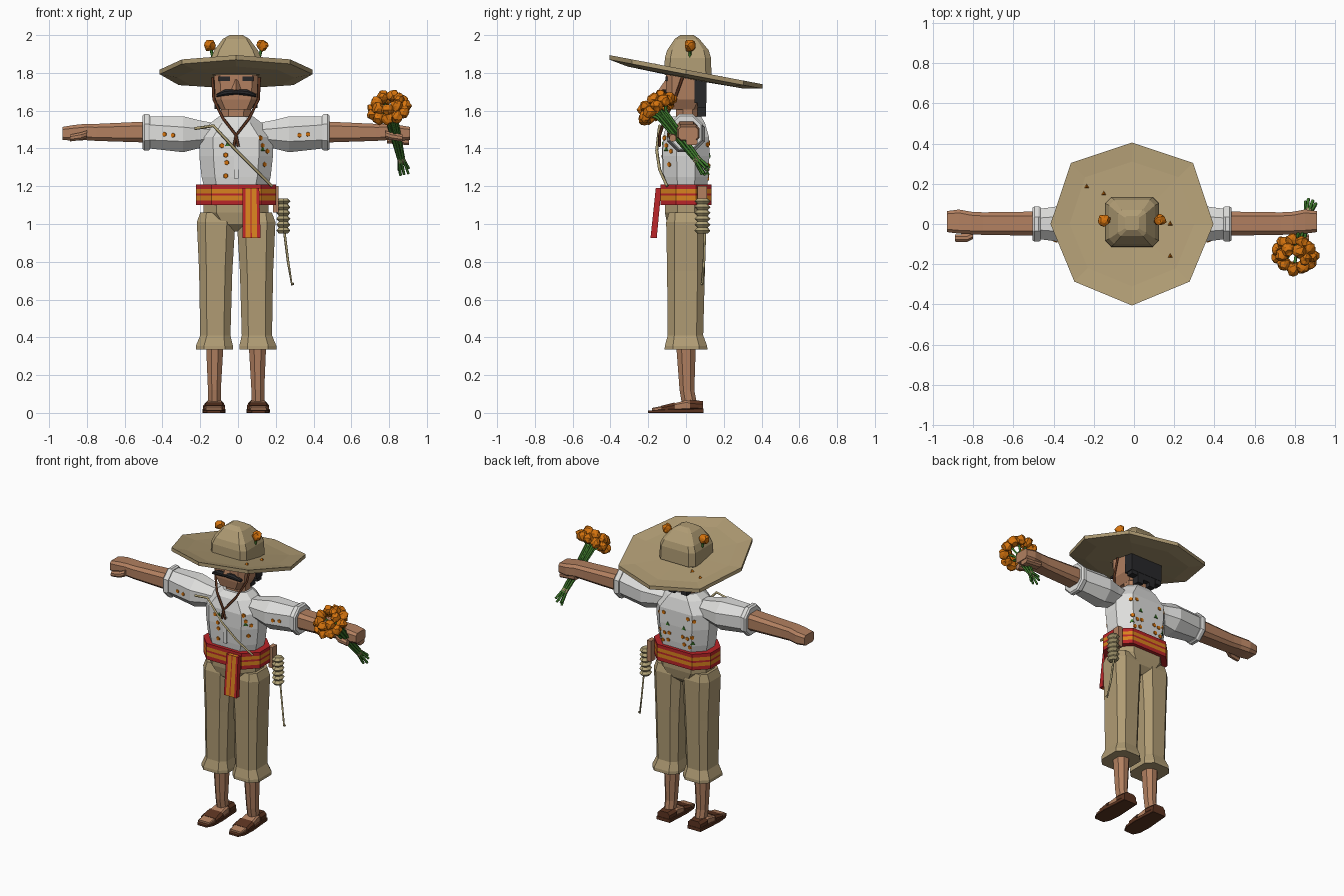
import bpy, bmesh, math, random
from mathutils import Vector, Matrix
from mathutils.bvhtree import BVHTree

random.seed(4)
cube = bpy.data.objects.get("Cube")
if cube:
    bpy.data.objects.remove(cube, do_unlink=True)
SHIFT = -0.01


def material(name, r, g, b):
    col = [(c / 255 / 12.92 if c < 11 else ((c / 255 + 0.055) / 1.055) ** 2.4) for c in (r, g, b)] + [1]
    m = bpy.data.materials.new(name)
    m.use_nodes = True
    m.diffuse_color = col
    m.node_tree.nodes["Principled BSDF"].inputs["Base Color"].default_value = col
    return m


WHITE = material("shirt white", 222, 222, 220)
TAN = material("straw tan", 176, 156, 116)
SKIN = material("skin", 178, 128, 96)
ORANGE = material("petal orange", 214, 116, 14)
RED = material("sash red", 186, 36, 40)
GOLD = material("sash gold", 216, 130, 30)
BROWN = material("leather brown", 92, 52, 32)
BLACK = material("hair black", 40, 40, 42)
GREEN = material("stem green", 62, 122, 44)
GOURD = material("gourd", 176, 162, 118)


def finish(name, bm, *mats):
    bmesh.ops.recalc_face_normals(bm, faces=bm.faces)
    me = bpy.data.meshes.new(name)
    bm.to_mesh(me)
    bm.free()
    for m in mats:
        me.materials.append(m)
    ob = bpy.data.objects.new(name, me)
    ob.location.x = SHIFT
    bpy.context.collection.objects.link(ob)
    return ob


def skin(name, rings, *mats, pattern=None):
    """Join rings of points into a closed body; pattern colours each segment."""
    bm = bmesh.new()
    vs = [[bm.verts.new(p) for p in r] for r in rings]
    n = len(vs[0])
    for k in range(len(vs) - 1):
        for i in range(n):
            j = (i + 1) % n
            f = bm.faces.new((vs[k][i], vs[k][j], vs[k + 1][j], vs[k + 1][i]))
            f.material_index = pattern[k] if pattern else 0
    bm.faces.new(vs[0])
    bm.faces.new(vs[-1])
    return finish(name, bm, *mats)


def loft(name, axis, sections, *mats, cut=0.3, pattern=None):
    """Sections (position, centre a, centre b, half a, half b): boxes with cut corners."""
    rings = []
    for pos, a, b, ha, hb in sections:
        c = min(ha, hb) * 2 * cut
        ring = []
        for sa, sb, first in ((1, 1, 1), (-1, 1, 0), (-1, -1, 1), (1, -1, 0)):
            pair = [(a + sa * ha, b + sb * (hb - c)), (a + sa * (ha - c), b + sb * hb)]
            ring += pair if first else pair[::-1]
        rings.append([{"x": (pos, u, v), "y": (u, pos, v), "z": (u, v, pos)}[axis] for u, v in ring])
    return skin(name, rings, *mats, pattern=pattern)


def box(name, x, y, z, mat):
    rings = [[(x[0], y[0], h), (x[1], y[0], h), (x[1], y[1], h), (x[0], y[1], h)] for h in z]
    return skin(name, rings, mat)


def tube(name, paths, radius, mat):
    cu = bpy.data.curves.new(name, "CURVE")
    cu.dimensions = "3D"
    cu.bevel_depth, cu.bevel_resolution, cu.use_fill_caps = radius, 0, True
    for pts in paths:
        sp = cu.splines.new("POLY")
        sp.points.add(len(pts) - 1)
        for q, p in zip(sp.points, pts):
            q.co = (*p, 1)
    cu.materials.append(mat)
    ob = bpy.data.objects.new(name, cu)
    ob.location.x = SHIFT
    bpy.context.collection.objects.link(ob)


def blossom(bm, centre, r):
    new = bmesh.ops.create_icosphere(bm, subdivisions=2, radius=r)["verts"]
    for v in new:
        v.co = v.co * random.uniform(0.78, 1.12) + Vector(centre)


# Hat: tilted brim and blocky crown
def brim_ring(r, lift):
    pts = []
    for i in range(8):
        a = i * math.pi / 4
        k = r * (1.06 if i in (1, 3) else 1)
        x, y = k * math.cos(a), k * math.sin(a)
        pts.append((x, y, 1.805 - 0.19 * y + lift))
    return pts


skin("hat_brim", [brim_ring(0.12, -0.034), brim_ring(0.31, -0.03), brim_ring(0.405, -0.012),
                  brim_ring(0.405, 0.012), brim_ring(0.31, 0.0), brim_ring(0.12, -0.004)], TAN)
loft("hat_crown", "z", [(1.79, 0, 0.01, 0.135, 0.125), (1.88, 0, 0.01, 0.132, 0.122),
                        (1.92, 0, 0.01, 0.115, 0.11), (1.98, 0, 0.005, 0.07, 0.065),
                        (2.0, 0, 0.005, 0.035, 0.035)], TAN, cut=0.12)
bm = bmesh.new()
for s in (-1, 1):
    blossom(bm, (s * 0.14, 0.02, 1.945), 0.032)
for x, y in ((-0.225, 0.185), (-0.14, 0.15), (0.19, 0), (0.19, -0.16)):
    at = Matrix.Translation((x, y, 1.812 - 0.19 * y))
    bmesh.ops.create_cone(bm, cap_ends=True, segments=3, radius1=0.014, radius2=0, depth=0.015, matrix=at)
finish("hat_flowers", bm, ORANGE)
tube("hat_flower_stems", [[(s * 0.122, 0.02, 1.88), (s * 0.138, 0.02, 1.94)] for s in (-1, 1)], 0.008, GREEN)

# Head and face
loft("neck", "z", [(1.48, 0, 0.01, 0.075, 0.06), (1.64, 0, 0.01, 0.08, 0.065)], SKIN)
loft("head", "z", [(1.605, 0, -0.015, 0.08, 0.08), (1.66, 0, -0.005, 0.11, 0.1),
                   (1.84, 0, 0, 0.12, 0.105)], SKIN, cut=0.15)
skin("nose", [[(-0.012, -0.1, 1.765), (0.012, -0.1, 1.765), (0, -0.108, 1.765)],
              [(-0.032, -0.1, 1.705), (0.032, -0.1, 1.705), (0, -0.145, 1.71)]], SKIN)
loft("moustache", "x", [(-0.105, -0.1, 1.68, 0.012, 0.008), (-0.06, -0.11, 1.695, 0.016, 0.016),
                        (0, -0.115, 1.7, 0.016, 0.014), (0.06, -0.11, 1.695, 0.016, 0.016),
                        (0.105, -0.1, 1.68, 0.012, 0.008)], BLACK)
for s, side in ((1, "left"), (-1, "right")):
    xs = sorted((s * 0.033, s * 0.092))
    box(side + "_eyebrow", xs, (-0.112, -0.095), (1.793, 1.808), BLACK)
    box(side + "_eye", xs, (-0.108, -0.095), (1.757, 1.78), BLACK)
box("hair", (-0.118, 0.118), (0.045, 0.108), (1.64, 1.8), BLACK)
for i, low in enumerate((1.61, 1.575, 1.6, 1.57, 1.615)):
    x = -0.115 + i * 0.046
    box("hair_lock", (x, x + 0.044), (0.06, 0.106), (low, 1.66), BLACK)
tube("chin_strap", [[(s * 0.125, -0.01, 1.8), (s * 0.118, -0.06, 1.66), (s * 0.07, -0.11, 1.56),
                     (0, -0.14, 1.47), (s * 0.012, -0.14, 1.41)] for s in (-1, 1)], 0.008, BROWN)

# Shirt
torso = loft("shirt_body", "z", [(1.18, 0, 0, 0.165, 0.11), (1.25, 0, 0, 0.183, 0.118),
                                 (1.36, 0, 0, 0.195, 0.124), (1.46, 0, 0, 0.195, 0.122),
                                 (1.535, 0, 0, 0.135, 0.1), (1.57, 0, 0.005, 0.09, 0.075)], WHITE)
sleeves = {}
for s, side in ((1, "left"), (-1, "right")):
    sleeves[s] = loft(side + "_sleeve", "x", [
        (s * 0.12, 0, 1.475, 0.065, 0.06), (s * 0.2, 0, 1.475, 0.08, 0.075),
        (s * 0.28, 0, 1.475, 0.1, 0.095), (s * 0.46, 0, 1.485, 0.075, 0.085)], WHITE)
    loft(side + "_cuff", "x", [(s * 0.455, 0, 1.485, 0.083, 0.09), (s * 0.465, 0, 1.485, 0.088, 0.097),
                               (s * 0.485, 0, 1.485, 0.088, 0.097),
                               (s * 0.495, 0, 1.485, 0.08, 0.088)], WHITE)
    # Arms and hands
    loft(side + "_forearm", "x", [(s * 0.46, 0.002, 1.487, 0.06, 0.056), (s * 0.74, 0.002, 1.485, 0.056, 0.045),
                                  (s * 0.8, 0.005, 1.487, 0.056, 0.043), (s * 0.86, 0.012, 1.482, 0.06, 0.042),
                                  (s * 0.92, 0.012, 1.48, 0.052, 0.034)], SKIN, cut=0.2)
    loft(side + "_thumb", "x", [(s * 0.79, -0.055, 1.475, 0.02, 0.02), (s * 0.82, -0.07, 1.465, 0.02, 0.02),
                                (s * 0.88, -0.07, 1.455, 0.018, 0.018)], SKIN)
loft("gripping_fingers", "x", [(0.8, 0.03, 1.445, 0.03, 0.018), (0.915, 0.03, 1.435, 0.03, 0.018)], SKIN)


# Embroidery: thin plates laid on the shirt
def stitch(name, surface, spots, mat, r, sides):
    me = surface.data
    tree = BVHTree.FromPolygons([v.co for v in me.vertices], [tuple(p.vertices) for p in me.polygons])
    bm = bmesh.new()
    for x, z, d in spots:
        hit, normal, _, _ = tree.ray_cast(Vector((x, d, z)), Vector((0, -d, 0)))
        if hit:
            at = Matrix.Translation(hit) @ normal.to_track_quat("Z", "Y").to_matrix().to_4x4()
            bmesh.ops.create_cone(bm, cap_ends=True, segments=sides, radius1=r, radius2=r * 0.8,
                                  depth=0.009, matrix=at)
    finish(name, bm, mat)


front = [(-0.075, 1.415), (-0.055, 1.365), (-0.05, 1.325), (-0.055, 1.255),
         (0.13, 1.455), (0.14, 1.415), (0.165, 1.385), (0.15, 1.315)]
back = [(0.05, 1.3), (0.085, 1.295), (0.12, 1.31), (0.06, 1.25), (0.1, 1.24), (0.13, 1.42), (0.09, 1.43)]
stitch("embroidered_flowers", torso, [(x, z, -1) for x, z in front] +
       [(s * x, z, 1) for x, z in back for s in (-1, 1)], ORANGE, 0.015, 6)
stitch("embroidered_leaves", torso, [(-0.045, 1.42, -1), (0.14, 1.395, -1)] +
       [(s * x, z, 1) for x, z in ((0.06, 1.36), (0.12, 1.27)) for s in (-1, 1)], GREEN, 0.018, 3)
for s in (1, -1):
    stitch("sleeve_flowers", sleeves[s], [(s * 0.335, 1.47, -1), (s * 0.38, 1.475, -1)], ORANGE, 0.014, 6)
box("shirt_placket", (-0.012, 0.012), (-0.128, -0.115), (1.24, 1.42), WHITE)

# Shoulder cord
tube("shoulder_cord", [[(-0.22, -0.13, 1.505), (-0.12, -0.14, 1.52), (0, -0.155, 1.39),
                        (0.1, -0.14, 1.29), (0.19, -0.1, 1.2)]], 0.008, GOURD)

# Striped sash with a hanging end
loft("sash", "z", [(z, 0, 0, 0.212, 0.135) for z in (1.1, 1.125, 1.15, 1.162, 1.185, 1.208)],
     RED, GOLD, pattern=(0, 1, 0, 1, 0))
skin("sash_end", [[(x, -0.13, 1.19), (x, -0.16, 1.19), (x + k, -0.188, 0.925), (x + k, -0.155, 0.925)]
                  for x, k in ((0.035, 0), (0.05, 0), (0.075, 0.001), (0.081, 0.002), (0.108, 0.004), (0.122, 0.008))],
     RED, GOLD, pattern=(0, 1, 0, 1, 0))

# Trousers, shins and sandals
loft("trouser_hips", "z", [(0.96, 0, 0, 0.06, 0.06), (1.0, 0, 0, 0.13, 0.1), (1.06, 0, 0, 0.172, 0.112),
                           (1.12, 0, 0, 0.172, 0.112)], TAN)
for s, side in ((1, "left"), (-1, "right")):
    loft(side + "_trouser_leg", "z", [
        (0.335, s * 0.115, 0, 0.098, 0.113), (0.355, s * 0.115, 0, 0.098, 0.112),
        (0.41, s * 0.11, -0.003, 0.08, 0.094), (0.75, s * 0.108, 0, 0.088, 0.1),
        (1.01, s * 0.106, 0, 0.102, 0.105), (1.06, s * 0.115, 0, 0.075, 0.09)], TAN, cut=0.22)
    loft(side + "_shin", "z", [(0.04, s * 0.115, 0.02, 0.034, 0.04), (0.12, s * 0.115, 0.005, 0.034, 0.039),
                               (0.36, s * 0.113, 0, 0.046, 0.052)], SKIN)
    loft(side + "_foot", "y", [(0.075, s * 0.115, 0.03, 0.04, 0.02), (0, s * 0.115, 0.04, 0.046, 0.026),
                               (-0.09, s * 0.117, 0.026, 0.05, 0.018),
                               (-0.18, s * 0.118, 0.016, 0.042, 0.01)], SKIN, cut=0.2)
    loft(side + "_sandal_sole", "y", [(0.093, s * 0.115, 0.011, 0.05, 0.011), (-0.08, s * 0.117, 0.01, 0.062, 0.01),
                                      (-0.16, s * 0.118, 0.008, 0.056, 0.008),
                                      (-0.202, s * 0.118, 0.006, 0.035, 0.006)], BROWN, cut=0.1)
    loft(side + "_toe_strap", "y", [(-0.06, s * 0.116, 0.03, 0.058, 0.025), (-0.13, s * 0.117, 0.02, 0.058, 0.018)], BROWN)
    loft(side + "_heel_strap", "y", [(0.09, s * 0.115, 0.035, 0.046, 0.028),
                                     (0.02, s * 0.115, 0.038, 0.052, 0.03)], BROWN)

# Ribbed gourd with scraper and its holder
rings = []
for i in range(13):
    r = 0.037 if i % 2 else 0.024
    rings.append([(0.25 + r * math.cos(a * math.pi / 4), 0.087 + r * math.sin(a * math.pi / 4) * 1.15,
                   0.95 + i * 0.0155) for a in range(8)])
skin("ribbed_gourd", rings, GOURD)
tube("gourd_scraper", [[(0.255, 0.1, 0.96), (0.275, 0.095, 0.8), (0.295, 0.085, 0.68), (0.305, 0.083, 0.685)]], 0.007, GOURD)
box("gourd_holder", (0.195, 0.225), (0.06, 0.11), (1.06, 1.2), SKIN)

# Bouquet: stems through the hand, a ring of flowers at the top
base, top = Vector((0.875, 0.06, 1.34)), Vector((0.81, -0.15, 1.61))
axis = (top - base).normalized()
u = axis.cross(Vector((0, 0, 1))).normalized()
w = axis.cross(u)
around = lambda c, r, a: c + (u * math.cos(a) + w * math.sin(a)) * r
stems = []
for i in range(7):
    a = i * math.tau / 7
    stems.append([around(base - axis * random.uniform(0.06, 0.09), 0.028, a), around(base, 0.014, a),
                  around(top - axis * 0.04, 0.03, a), around(top, 0.055, a)])
tube("bouquet_stems", stems, 0.008, GREEN)
skin("bouquet_leaves", [[around(base + axis * t, r, i * math.tau / 6) for i in range(6)]
                        for t, r in ((0.1, 0.012), (0.29, 0.03), (0.33, 0.02))], GREEN)
skin("bouquet_tie", [[around(base + axis * t, 0.022, i * math.tau / 6) for i in range(6)]
                     for t in (-0.012, 0.015)], GOURD)
bm = bmesh.new()
for count, r, rise in ((11, 0.088, 0.0), (7, 0.062, 0.042)):
    for i in range(count):
        blossom(bm, around(top + axis * rise, r, i * math.tau / count), 0.034)
finish("bouquet_flowers", bm, ORANGE)
